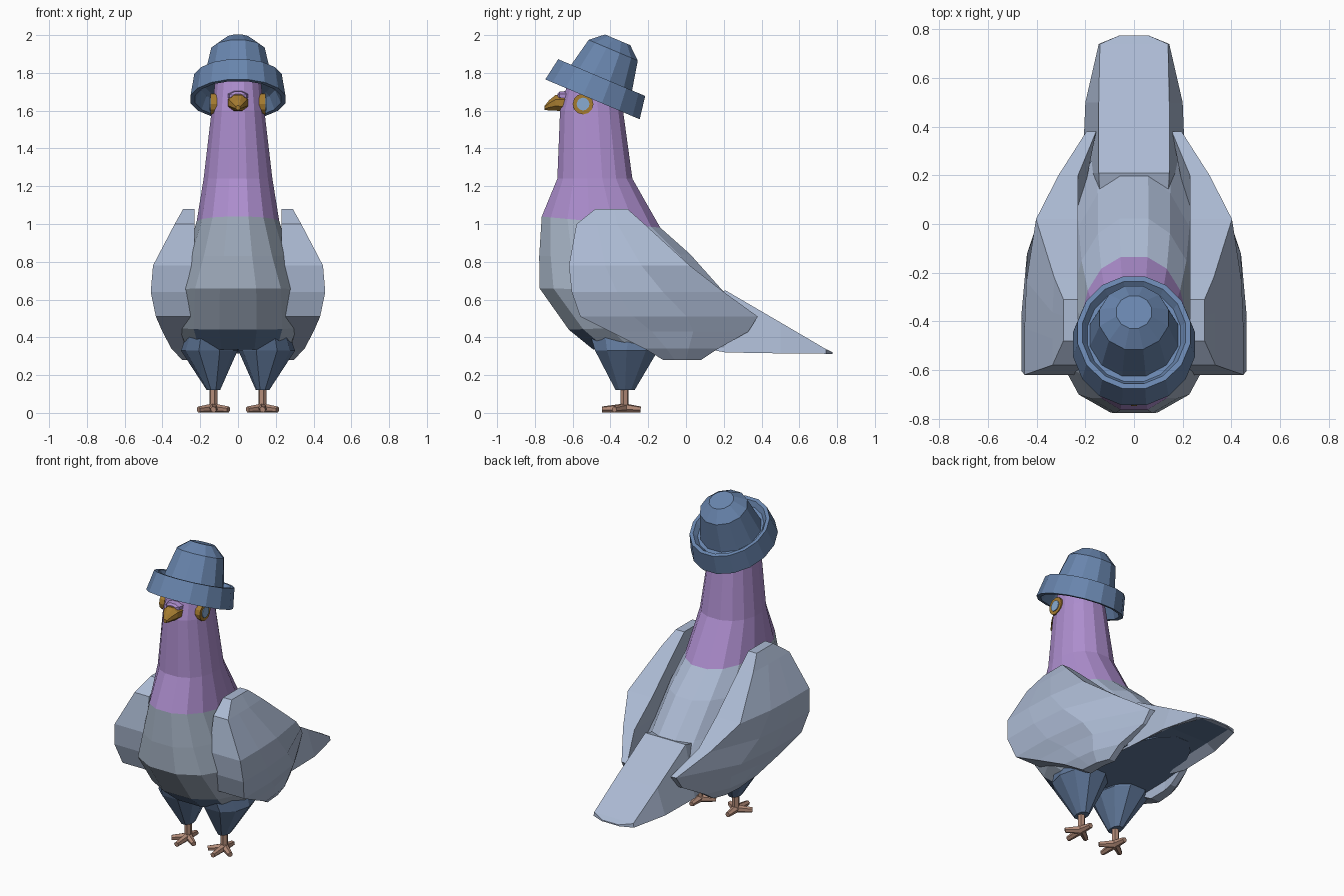
import bpy, bmesh, math
from mathutils import Vector

if "Cube" in bpy.data.objects:
    bpy.data.objects.remove(bpy.data.objects["Cube"])

def mat(name, c):
    m = bpy.data.materials.new(name)
    m.diffuse_color = (*c, 1)
    m.use_nodes = True
    m.node_tree.nodes["Principled BSDF"].inputs["Base Color"].default_value = m.diffuse_color
    return m

GREY = mat("feather grey blue", (.41, .49, .65))
CHEST = mat("chest grey", (.37, .44, .54))
PURPLE = mat("neck purple", (.42, .27, .62))
BLUE = mat("dark belly blue", (.115, .185, .32))
HAT = mat("hat blue", (.14, .235, .42))
ORANGE = mat("beak orange", (.38, .2, .03))
PUPIL = mat("eye light blue", (.25, .41, .64))
SKIN = mat("foot pink brown", (.45, .26, .19))

def loft(name, rings, mats, rule=None):
    """Skin a list of equal-length point rings, cap the ends, colour by rule."""
    bm = bmesh.new()
    rows = [[bm.verts.new(p) for p in r] for r in rings]
    n = len(rows[0])
    for a, b in zip(rows, rows[1:]):
        for i in range(n):
            j = (i + 1) % n
            bm.faces.new((a[i], a[j], b[j], b[i]))
    bm.faces.new(rows[0])
    bm.faces.new(rows[-1])
    bmesh.ops.recalc_face_normals(bm, faces=bm.faces)
    if rule:
        for f in bm.faces:
            f.material_index = rule(f.calc_center_median(), f.normal)
    me = bpy.data.meshes.new(name)
    bm.to_mesh(me)
    bm.free()
    for m in mats:
        me.materials.append(m)
    ob = bpy.data.objects.new(name, me)
    bpy.context.collection.objects.link(ob)
    return ob

def circle(n, fn, off=0.0):
    return [fn(math.cos(t), math.sin(t)) for t in
            (2 * math.pi * (i + off) / n for i in range(n))]

def slant_ring(yf, zf, yb, zb, w, egg=0, cx=0, n=16):
    """Ellipse between a front and a back profile point; egg widens the front."""
    def fn(c, s):
        wide = math.copysign(abs(s) ** .85, s) * (1 - egg * c)
        return (cx + w * wide, (yf + yb) / 2 + (yb - yf) / 2 * c,
                (zf + zb) / 2 + (zb - zf) / 2 * c)
    return circle(n, fn, .5)

def tube(name, a, b, ra, rb, m, n=6):
    a, b = Vector(a), Vector(b)
    d = (b - a).normalized()
    u = d.orthogonal().normalized()
    v = d.cross(u)
    return loft(name, [circle(n, lambda c, s: p + u * c * r + v * s * r)
                       for p, r in ((a, ra), (b, rb))], [m])

# Body and neck: one loft down the side profile
profile = [(-.62, 1.78, -.37, 1.78, .12), (-.67, 1.6, -.33, 1.6, .142),
           (-.685, 1.24, -.28, 1.24, .185), (-.77, 1.04, -.13, .98, .222),
           (-.785, .83, .03, .84, .27, .12), (-.785, .66, .21, .64, .31, .25),
           (-.63, .44, .38, .48, .32, .25), (-.50, .335, .45, .35, .27, .3)]

def body_colour(c, n):
    if c.z > 1.02:
        return 0
    if n.z < -.85 or (c.z < .42 and abs(c.x) < .2):
        return 3
    return 1 if c.y < -.2 else 2

loft("body", [slant_ring(*p) for p in profile], [PURPLE, CHEST, GREY, BLUE], body_colour)

# Tail: flat top, flared sides and slightly hollow underside
stations = [(.10, .62, .14, .20, .34, .16, .36), (.21, .648, .145, .212, .32, .16, .36),
            (.5, .479, .145, .2, .315, .14, .35), (.74, .338, .14, .145, .313, .1, .32),
            (.775, .322, .06, .06, .313, .04, .314)]
loft("tail", [[(-wt, y, zt), (wt, y, zt), (wb, y, zb), (wi, y, zi), (-wi, y, zi), (-wb, y, zb)]
              for y, zt, wt, wb, zb, wi, zi in stations], [GREY, BLUE],
     lambda c, n: int(n.z < -.3 and c.y < .65 and abs(c.x) < .1))

# Wings: rows of (height, front y, back y, outer x)
wing_rows = [(1.08, -.48, -.31, .29), (1.0, -.58, -.22, .335), (.78, -.62, .02, .45),
             (.64, -.605, .2, .462), (.51, -.56, .38, .435), (.43, -.40, .33, .40),
             (.34, -.22, .17, .36), (.28, -.12, .08, .31)]

def taper(y):
    if y < -.3:
        return 1
    return 1 - .08 * (y + .3) / .3 if y < 0 else .92 - .47 * y / .38

for s, side in ((1, "right"), (-1, "left")):
    rings = []
    for z, yf, yb, x in wing_rows:
        ys = [yf + (yb - yf) * t for t in (0, .3, .6, 1)]
        out = [(x * taper(y), y) for y in ys]
        inn = [(min(.23, o - .04), y) for o, y in reversed(out)]
        rings.append([(s * px, py, z) for px, py in out + inn])
    loft(side + "_wing", rings, [GREY])

    # Thigh
    loft(side + "_thigh", [slant_ring(-.52, .42, -.08, .42, .12, 0, s * .15, 10),
                           slant_ring(-.49, .33, -.14, .33, .15, 0, s * .152, 10),
                           slant_ring(-.375, .12, -.27, .12, .035, 0, s * .13, 10)], [BLUE])

    # Lower leg and toes
    x, y = s * .13, -.325
    tube(side + "_leg", (x, y, .02), (x, y, .15), .022, .022, SKIN)
    for i, (dx, dy) in enumerate(((0, -.12), (.08, -.055), (-.08, -.055), (0, .085))):
        tube(f"{side}_toe_{i + 1}", (x, y, .026), (x + dx, y + dy, .018), .025, .016, SKIN)

    # Eye ring and thin pupil plate
    for name, x0, x1, r, m in (("eye", .11, .146, .055, ORANGE), ("pupil", .145, .151, .034, PUPIL)):
        loft(f"{side}_{name}", [circle(12, lambda c, t: (s * px, -.545 + r * c, 1.635 + r * t))
                                for px in (x0, x1)], [m])

# Beak and the soft bump above it
loft("beak", [circle(8, lambda c, t: (rx * c, y, z + rz * t), .5) for y, z, rx, rz in
              ((-.63, 1.64, .06, .052), (-.69, 1.642, .052, .045),
               (-.725, 1.628, .03, .029), (-.748, 1.615, .012, .012))], [ORANGE])
loft("beak_bump", [circle(8, lambda c, t: (rx * c, y, 1.678 + rz * t), .5) for y, rx, rz in
                   ((-.62, .06, .03), (-.67, .05, .024), (-.68, .03, .012))], [PURPLE])

# Tilted hat: brim and crown turned around a leaning axis
TILT = math.radians(22.9)

def hat_ring(r, w, n, stretch=1.0):
    def fn(c, t):
        v = r * t * stretch
        return (r * c, -.495 + v * math.cos(TILT) + w * math.sin(TILT),
                1.66 - v * math.sin(TILT) + w * math.cos(TILT))
    return circle(n, fn, .5)

loft("hat_brim", [hat_ring(r, w, 16, 1.08) for r, w in
                  ((.17, .09), (.20, .07), (.232, 0), (.256, 0), (.236, .125),
                   (.215, .125), (.195, .095), (.17, .095))], [HAT])
loft("hat_crown", [hat_ring(r, w, 12) for r, w in
                   ((.19, .085), (.182, .12), (.146, .282), (.075, .342))], [HAT])
